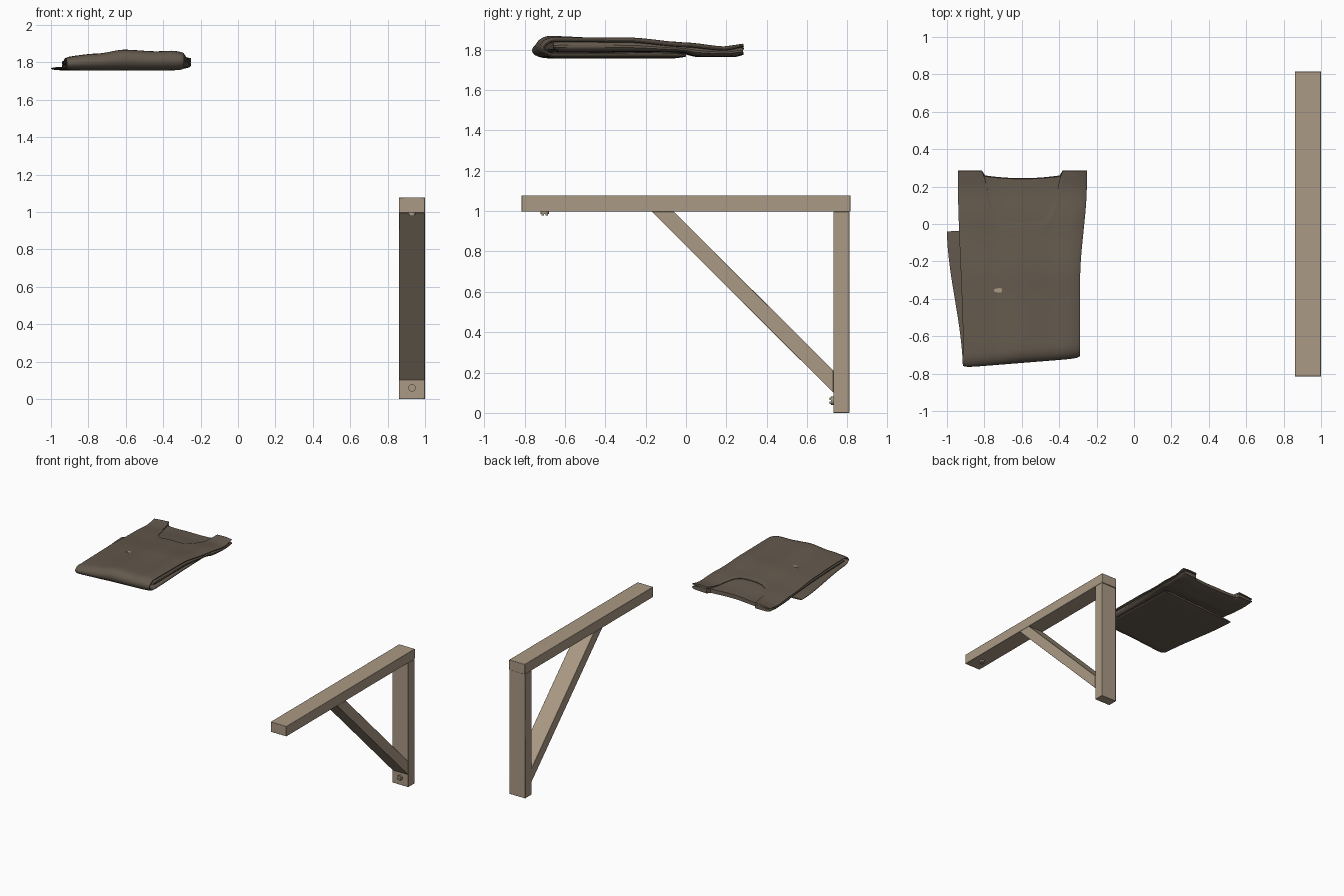
import bpy, bmesh, math
from mathutils import Vector, Matrix

cube = bpy.data.objects.get("Cube")
if cube:
    bpy.data.objects.remove(cube, do_unlink=True)


def material(name, rgb):
    m = bpy.data.materials.new(name)
    m.use_nodes = True
    m.diffuse_color = (*rgb, 1)
    m.node_tree.nodes["Principled BSDF"].inputs["Base Color"].default_value = (*rgb, 1)
    return m


WOOD = material("pale wood", (0.40, 0.32, 0.23))
CLOTH = material("dark brown cloth", (0.125, 0.098, 0.073))


def finish(name, bm, mat, angle=40, bevel=0):
    bmesh.ops.recalc_face_normals(bm, faces=bm.faces)
    mesh = bpy.data.meshes.new(name)
    bm.to_mesh(mesh)
    bm.free()
    mesh.materials.append(mat)
    ob = bpy.data.objects.new(name, mesh)
    bpy.context.collection.objects.link(ob)
    bpy.ops.object.select_all(action="DESELECT")
    ob.select_set(True)
    bpy.context.view_layer.objects.active = ob
    bpy.ops.object.shade_smooth_by_angle(angle=math.radians(angle))
    if bevel:
        mod = ob.modifiers.new("soft edge", "BEVEL")
        mod.width, mod.segments = bevel, 2
    return ob


# Timber bracket: side outlines given width along x
def timber(name, outline, x0=0.86, x1=1.0):
    bm = bmesh.new()
    face = bm.faces.new([bm.verts.new((x0, y, z)) for y, z in outline])
    new = bmesh.ops.extrude_face_region(bm, geom=[face])["geom"]
    bmesh.ops.translate(bm, vec=(x1 - x0, 0, 0),
                        verts=[v for v in new if isinstance(v, bmesh.types.BMVert)])
    return finish(name, bm, WOOD, 30, 0.003)


timber("top_beam", [(-0.815, 0.997), (0.815, 0.997), (0.815, 1.078), (-0.815, 1.078)])
timber("wall_post", [(0.73, 0), (0.81, 0), (0.81, 0.997), (0.73, 0.997)])
timber("diagonal_brace", [(-0.17, 0.997), (-0.06, 0.997), (0.73, 0.21), (0.73, 0.10)])


# Slotted screws: a disc with two raised half bars
def screw(name, loc, rot):
    bm = bmesh.new()
    bmesh.ops.create_cone(bm, cap_ends=True, segments=16, radius1=0.02, radius2=0.02, depth=0.012)
    for side in (-1, 1):
        bmesh.ops.create_cube(bm, size=1, matrix=Matrix.Translation((0, side * 0.01, 0.009))
                              @ Matrix.Diagonal((0.028, 0.012, 0.008, 1)))
    bm.transform(Matrix.Translation(loc) @ Matrix.Rotation(math.radians(rot), 4, "X"))
    finish(name, bm, WOOD, 30)


screw("beam_screw", (0.93, -0.70, 0.991), 180)
screw("post_screw", (0.93, 0.724, 0.06), 90)

# Folded garment
BASE = 1.757


def interp(x, pts):
    for (a, fa), (b, fb) in zip(pts, pts[1:]):
        if x <= b:
            t = max(0, (x - a) / (b - a))
            return fa + (fb - fa) * t * t * (3 - 2 * t)
    return pts[-1][1]


def top_z(y):
    return interp(y, [(-0.68, 1.866), (-0.3, 1.858), (0, 1.836), (0.2, 1.818), (0.28, 1.838)])


def place(s, y, z, lower=False):
    """Put a point of the folded cloth at side position s (-1 to 1)."""
    if lower:
        left = interp(y, [(-0.76, -0.915), (-0.03, -1.0)])
        right = interp(y, [(-0.7, -0.29), (0.0, -0.31)])
    else:
        left = interp(y, [(-0.74, -0.912), (0.28, -0.942)])
        right = interp(y, [(-0.3, -0.288), (0.22, -0.252)])
    x = left + (right - left) * (s + 1) / 2
    h = interp(s, [(-1, 0.70), (-0.5, 0.80), (0, 1.0), (0.5, 0.96), (0.8, 1.0), (1, 0.95)])
    front = min(1, max(0, (-0.2 - y) / 0.5))
    ripple = 0.003 * math.sin(9 * x + 7 * y) * (z - BASE) / 0.1
    return Vector((x, y + 0.025 * s * front, BASE + (z - BASE) * h + ripple))


def scoop(s, low, high, power):
    return low + (high - low) * min(1, abs(s) / 0.6) ** power


def sheet(name, path_fn, stations=56):
    """Sweep a thick open strip across the cloth, thinning at both sides."""
    bm = bmesh.new()
    rows = []
    for i in range(stations + 1):
        s = math.sin(math.pi * (i / stations - 0.5))
        edge = max(0.2, (1 - abs(s) ** 12) ** 0.5)
        path = path_fn(s)
        a, b = [], []
        for k, (y, z, half, lower) in enumerate(path):
            p, q = path[max(k - 1, 0)], path[min(k + 1, len(path) - 1)]
            d = Vector((q[0] - p[0], q[1] - p[1])).normalized()
            end = 0.55 if k in (0, len(path) - 1) else 1
            oy, oz = d.y * half * edge * end, -d.x * half * edge * end
            a.append(bm.verts.new(place(s, y + oy, z + oz, lower)))
            b.append(bm.verts.new(place(s, y - oy, z - oz, lower)))
        rows.append(a + b[::-1])
    n = len(rows[0])
    for r, t in zip(rows, rows[1:]):
        for k in range(n):
            bm.faces.new((r[k], r[(k + 1) % n], t[(k + 1) % n], t[k]))
    for r in (rows[0], rows[-1]):
        for k in range(n // 2 - 1):
            bm.faces.new((r[k], r[k + 1], r[n - 2 - k], r[n - 1 - k]))
    finish(name, bm, CLOTH, 50)


# Front panel with scooped neck, rolled over the front fold into the lower flap
def wrap_path(s):
    end, half = scoop(s, 0.01, 0.285, 5), 0.013
    pts = []
    for k in range(25):
        t = k / 24
        y = end + (-0.67 - end) * (0.02 * min(1, k) + 0.98 * t if k < 24 else 1)
        pts.append((y, top_z(y) - half, half, False))
    zt, zb = top_z(-0.67) - half, BASE + 0.014
    for k in range(1, 10):
        a = math.pi * k / 10
        pts.append((-0.67 - 0.06 * math.sin(a),
                    (zt + zb) / 2 + (zt - zb) / 2 * math.cos(a), half, True))
    for k in range(15):
        pts.append((-0.67 + 0.67 * k / 14 - 0.02 * (1 - s) * k / 14, zb, half + 0.001, True))
    return pts


# Back panel between the layers, showing inside the neck and at the shoulders
def back_path(s):
    end = scoop(s, 0.243, 0.258, 2) if abs(s) < 0.6 else 0.283
    pts = []
    for k in range(25):
        y = end + (-0.68 - end) * k / 24
        top = top_z(y) - 0.011
        low = interp(y, [(-0.02, 1.787), (0.06, 1.765)])
        pts.append((y, (top + low) / 2, (top - low) / 2, False))
    return pts


sheet("folded_front_and_flap", wrap_path)
sheet("folded_back_panel", back_path)

# Small pale spot on the cloth
bm = bmesh.new()
bmesh.ops.create_cone(bm, cap_ends=True, segments=16, radius1=1, radius2=1, depth=1,
                      matrix=Matrix.Diagonal((0.03, 0.012, 0.005, 1)))
spot = place(-0.375, -0.35, top_z(-0.35))
bm.transform(Matrix.Translation((-0.72, -0.355, spot.z)))
finish("pale_spot", bm, WOOD, 30)
